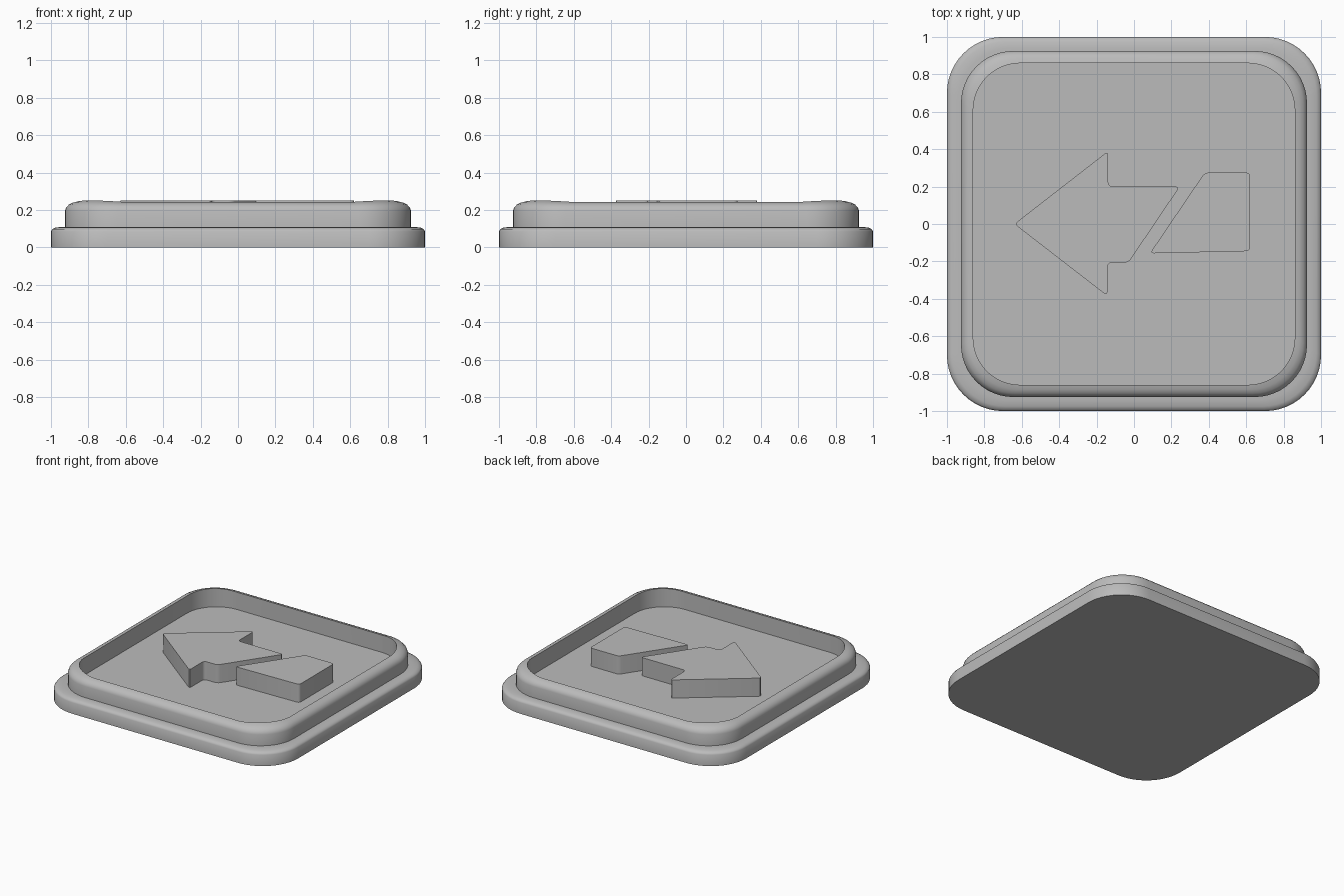
import bpy, bmesh, math

cube = bpy.data.objects.get("Cube")
if cube:
    bpy.data.objects.remove(cube, do_unlink=True)

grey = bpy.data.materials.new("light_grey")
grey.use_nodes = True
COLOR = (0.5, 0.5, 0.5, 1)
grey.diffuse_color = COLOR
grey.node_tree.nodes["Principled BSDF"].inputs["Base Color"].default_value = COLOR

STEPS = 12          # segments per rounded corner
FLOOR, TOP = 0.11, 0.25


def finish(name, bm, angle):
    bmesh.ops.recalc_face_normals(bm, faces=bm.faces)
    mesh = bpy.data.meshes.new(name)
    bm.to_mesh(mesh)
    bm.free()
    mesh.materials.append(grey)
    obj = bpy.data.objects.new(name, mesh)
    bpy.context.collection.objects.link(obj)
    bpy.ops.object.select_all(action="DESELECT")
    obj.select_set(True)
    bpy.context.view_layer.objects.active = obj
    bpy.ops.object.shade_smooth_by_angle(angle=math.radians(angle))
    return obj


def rounded_ring(bm, half, radius, z, lift):
    """Rounded square loop; lift raises the corners above the straight edges."""
    ring = []
    for quarter in range(4):
        middle = math.pi / 4 + quarter * math.pi / 2
        cx = math.copysign(half - radius, math.cos(middle))
        cy = math.copysign(half - radius, math.sin(middle))
        for i in range(STEPS + 1):
            t = i / STEPS
            a = (quarter + t) * math.pi / 2
            height = z + lift * math.sin(math.pi * t)
            ring.append(bm.verts.new((cx + radius * math.cos(a),
                                      cy + radius * math.sin(a), height)))
    return ring


def stacked_body(name, profile):
    """Skin rounded square loops given as (half, radius, z, lift)."""
    bm = bmesh.new()
    rings = [rounded_ring(bm, *row) for row in profile]
    for low, high in zip(rings, rings[1:]):
        for i in range(len(low)):
            j = (i + 1) % len(low)
            bm.faces.new((low[i], low[j], high[j], high[i]))
    bm.faces.new(rings[0])
    bm.faces.new(rings[-1])
    return finish(name, bm, 40)


def raised_plate(name, corners, rounding):
    """Extrude an outline with softened corners up from the floor."""
    bm = bmesh.new()
    bm.faces.new([bm.verts.new((x, y, FLOOR)) for x, y in corners])
    bmesh.ops.bevel(bm, geom=bm.verts[:], offset=rounding, segments=3,
                    profile=0.5, affect="VERTICES")
    top = bmesh.ops.extrude_face_region(bm, geom=bm.faces[:])["geom"]
    for v in top:
        if isinstance(v, bmesh.types.BMVert):
            v.co.z = TOP
    return finish(name, bm, 35)


# Wide foot with a softened upper edge
stacked_body("base_plate", [
    (1.0, 0.3, 0, 0), (1.0, 0.3, 0.085, 0), (0.993, 0.295, 0.097, 0),
    (0.975, 0.29, 0.106, 0), (0.94, 0.28, FLOOR, 0), (0.85, 0.24, FLOOR, 0)])

# Raised rim around the sunken floor, a little higher at the corners
stacked_body("rim_tray", [
    (0.925, 0.28, 0.1, 0), (0.925, 0.28, 0.195, 0), (0.919, 0.277, 0.213, 0.002),
    (0.905, 0.27, 0.228, 0.004), (0.885, 0.262, 0.238, 0.006),
    (0.86, 0.25, 0.243, 0.008), (0.86, 0.25, FLOOR + 0.001, 0)])

# Arrow pointing to the right side of the model, in two pieces
raised_plate("arrow_head", [
    (-0.64, 0), (-0.142, -0.385), (-0.142, -0.207), (-0.03, -0.207),
    (0.245, 0.2), (-0.138, 0.2), (-0.138, 0.39)], 0.022)
raised_plate("arrow_tail", [
    (0.085, -0.157), (0.62, -0.145), (0.62, 0.275), (0.378, 0.275)], 0.02)
